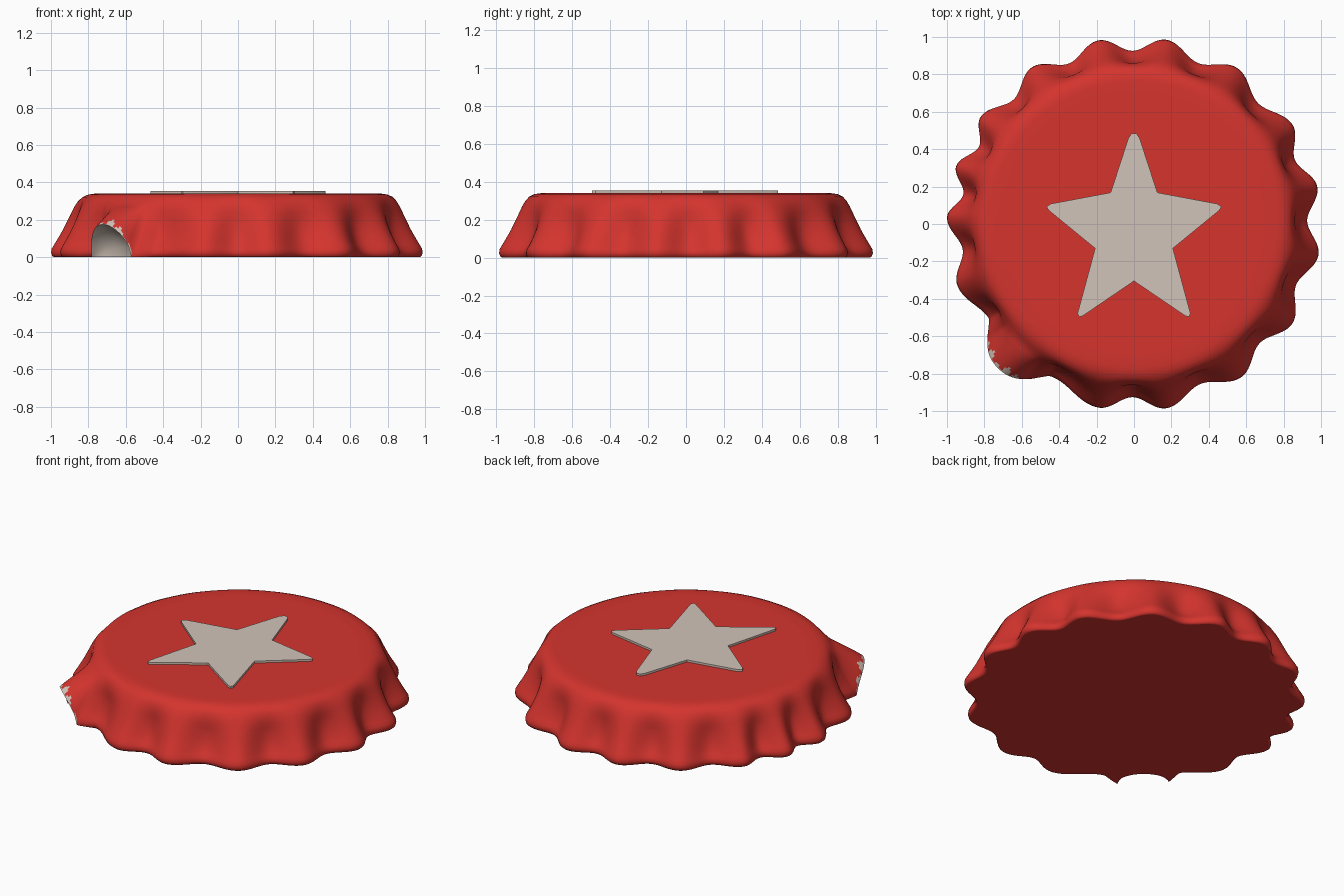
import bpy, bmesh, math

cube = bpy.data.objects.get("Cube")
if cube:
    bpy.data.objects.remove(cube, do_unlink=True)


def material(name, rgb):
    mat = bpy.data.materials.new(name)
    mat.use_nodes = True
    mat.diffuse_color = (*rgb, 1)
    bsdf = mat.node_tree.nodes["Principled BSDF"]
    bsdf.inputs["Base Color"].default_value = (*rgb, 1)
    bsdf.inputs["Roughness"].default_value = 0.6
    return mat


red = material("red_paint", (0.66, 0.034, 0.027))
bare = material("pale_metal", (0.64, 0.55, 0.48))


def add_object(name, bm, mats, angle):
    bmesh.ops.recalc_face_normals(bm, faces=bm.faces)
    mesh = bpy.data.meshes.new(name)
    bm.to_mesh(mesh)
    bm.free()
    for mat in mats:
        mesh.materials.append(mat)
    obj = bpy.data.objects.new(name, mesh)
    bpy.context.collection.objects.link(obj)
    bpy.ops.object.select_all(action='DESELECT')
    bpy.context.view_layer.objects.active = obj
    obj.select_set(True)
    bpy.ops.object.shade_smooth_by_angle(angle=math.radians(angle))
    return obj


def mix(a, b, t):
    return a + (b - a) * t


# Slightly uneven crimps, given by the angle of each crest in degrees
CRESTS = [11.5, 32, 56.5, 80, 101, 123, 145, 162, 178, 199, 227, 259,
          280, 305, 328, 350.5]
SPOUT = 227
SEGMENTS = 480

# Skirt profile from crown to rim: height, crest radius, valley radius
PROFILE = [(0.34, 0.70, 0.70), (0.34, 0.765, 0.765), (0.335, 0.80, 0.80),
           (0.322, 0.83, 0.828), (0.30, 0.855, 0.845), (0.27, 0.875, 0.855),
           (0.24, 0.89, 0.86), (0.21, 0.905, 0.86), (0.18, 0.92, 0.863),
           (0.15, 0.935, 0.868), (0.12, 0.952, 0.876), (0.09, 0.97, 0.888),
           (0.065, 0.985, 0.902), (0.045, 0.997, 0.918), (0.025, 1.0, 0.926),
           (0.008, 0.995, 0.922), (0.0, 0.985, 0.912)]
LIP = len(PROFILE) - 1
# Rings below the lip scoop inward under the bent spout: depth, height share
SCOOP = [(0.02, 0.97), (0.07, 0.85), (0.12, 0.6), (0.15, 0.3), (0.16, 0.0)]


def crest_weight(deg):
    for i, a in enumerate(CRESTS):
        b = CRESTS[(i + 1) % len(CRESTS)]
        gap = (b - a) % 360
        t = (deg - a) % 360
        if t < gap:
            return 0.5 + 0.5 * math.cos(2 * math.pi * t / gap)
    return 1


def spout_weights(deg):
    d = abs((deg - SPOUT + 180) % 360 - 180)
    arch = max(0, 1 - (d / 8.5) ** 2) ** 0.6
    flare = math.cos(min(d / 14, 1) * math.pi / 2) ** 1.2 if d < 14 else 0
    return arch, flare


def column(deg):
    """Radius and height of every ring at one angle."""
    crest = crest_weight(deg)
    arch, flare = spout_weights(deg)
    points = []
    for z, high, low in PROFILE:
        r = mix(low, high, crest)
        t = max(0, (0.28 - z) / 0.28)
        if t:
            r = mix(r, mix(0.87, 1.06, t), flare)
            z = mix(z, mix(0.28, 0.175, t ** 1.3), arch)
        points.append((r, z))
    r, z = points[-1]
    for depth, share in SCOOP:
        points.append((r - depth * arch - depth * 0.1, z * share))
    return points


# Cap body: rings around the axis, closed at the crown and the base
bm = bmesh.new()
columns = []
for s in range(SEGMENTS):
    deg = 360 * s / SEGMENTS
    c, n = math.cos(math.radians(deg)), math.sin(math.radians(deg))
    columns.append([bm.verts.new((r * c, r * n, z)) for r, z in column(deg)])
for s in range(SEGMENTS):
    a, b = columns[s], columns[(s + 1) % SEGMENTS]
    deg = 360 * (s + 0.5) / SEGMENTS
    arch, flare = spout_weights(deg)
    worn = 2 + round(1.3 * math.sin(deg * 1.9) + math.sin(deg * 0.8))
    for k in range(len(a) - 1):
        face = bm.faces.new((a[k], a[k + 1], b[k + 1], b[k]))
        # Paint has chipped off inside the spout and along its lip
        if arch > 0 and k >= LIP - max(1, worn):
            face.material_index = 1
bm.faces.new([col[0] for col in columns])
bm.faces.new([col[-1] for col in columns])
add_object("bottle_cap", bm, (red, bare), 50)

# Star plate: right half of the outline, mirrored to the left
HALF = [(0.012, 0.485), (0.03, 0.46), (0.125, 0.168), (0.445, 0.108),
        (0.468, 0.092), (0.455, 0.072), (0.208, -0.13), (0.302, -0.478),
        (0.293, -0.497), (0.275, -0.492)]
outline = HALF + [(0, -0.305)] + [(-x, y) for x, y in reversed(HALF)]
bm = bmesh.new()
base = bm.faces.new([bm.verts.new((x, y, 0.336)) for x, y in outline])
top = bmesh.ops.extrude_face_region(bm, geom=[base])["geom"]
raised = [v for v in top if isinstance(v, bmesh.types.BMVert)]
bmesh.ops.translate(bm, verts=raised, vec=(0, 0, 0.017))
add_object("star", bm, (bare,), 30)
